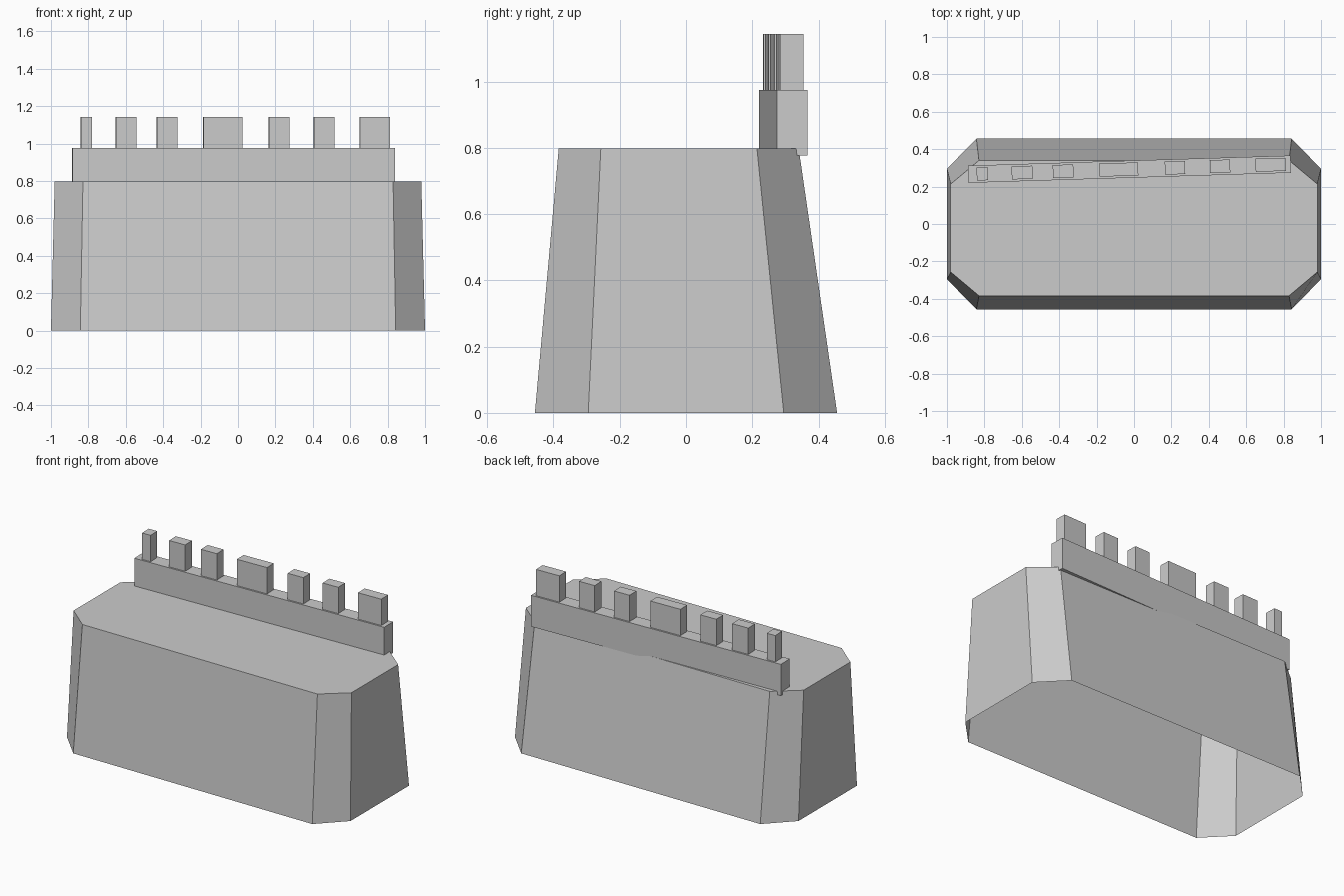
import bpy
import bmesh
import math

if "Cube" in bpy.data.objects:
    bpy.data.objects.remove(bpy.data.objects["Cube"])


def make_object(name, bm):
    bmesh.ops.recalc_face_normals(bm, faces=bm.faces)
    mesh = bpy.data.meshes.new(name)
    bm.to_mesh(mesh)
    bm.free()
    obj = bpy.data.objects.new(name, mesh)
    bpy.context.collection.objects.link(obj)
    return obj


def octagon(bm, x_in, x_out, front, front_side, back_side, back, z):
    right = [(x_in, front), (x_out, front_side), (x_out, back_side), (x_in, back)]
    points = right + [(-x, y) for x, y in reversed(right)]
    return [bm.verts.new((x, y, z)) for x, y in points]


# Tapered wall block: chamfered plan, closed top, open underside
bm = bmesh.new()
low = octagon(bm, 0.843, 1.0, -0.456, -0.295, 0.295, 0.456, 0.0)
high = octagon(bm, 0.829, 0.98, -0.384, -0.257, 0.214, 0.34, 0.798)
for i in range(8):
    j = (i + 1) % 8
    bm.faces.new((low[i], low[j], high[j], high[i]))
bm.faces.new(high)
make_object("wall_block", bm)

# Parapet runs slightly askew along the back edge
ANGLE = math.radians(1.79)
MID_X, MID_Y = -0.024, 0.293


def parapet_box(name, x0, x1, depth, z0, z1):
    bm = bmesh.new()
    bmesh.ops.create_cube(bm, size=1)
    bmesh.ops.scale(bm, vec=(x1 - x0, depth, z1 - z0), verts=bm.verts)
    obj = make_object(name, bm)
    x = (x0 + x1) / 2
    obj.location = (x, MID_Y + (x - MID_X) * math.tan(ANGLE), (z0 + z1) / 2)
    obj.rotation_euler.z = ANGLE
    return obj


parapet_box("parapet", -0.887, 0.839, 0.092, 0.776, 0.975)

# Uneven merlons on top of the parapet
merlons = [(-0.841, -0.782), (-0.654, -0.543), (-0.434, -0.324), (-0.186, 0.022),
           (0.165, 0.273), (0.406, 0.514), (0.65, 0.811)]
for n, (x0, x1) in enumerate(merlons, 1):
    parapet_box(f"merlon_{n}", x0, x1, 0.07, 0.975, 1.143)
